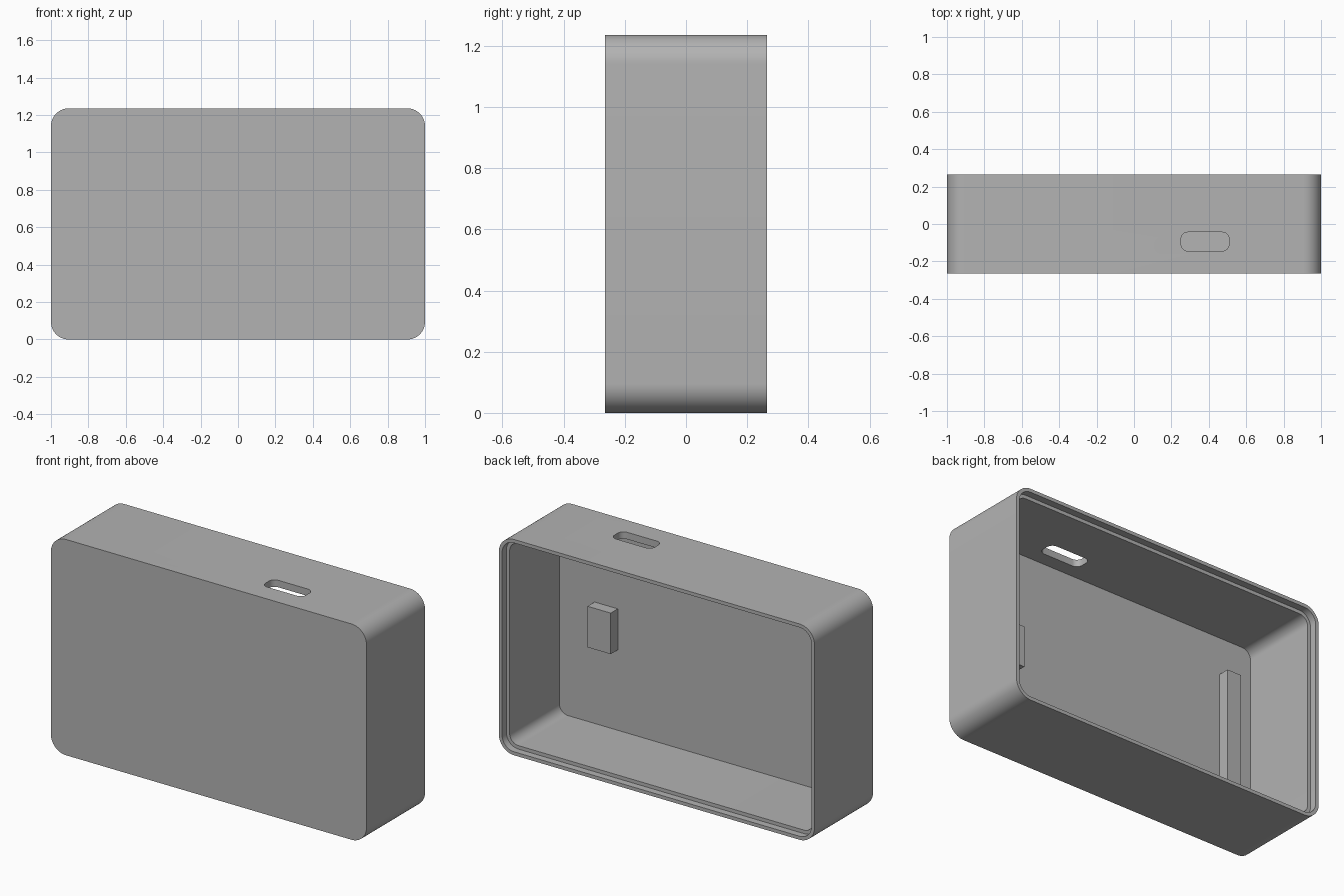
import bpy, bmesh, math
from mathutils import Vector

cube = bpy.data.objects.get("Cube")
if cube:
    bpy.data.objects.remove(cube, do_unlink=True)

WIDTH, DEPTH, HEIGHT, RADIUS = 2.0, 0.53, 1.236, 0.095
WALL, LIP = 0.04, 0.02
BACK = DEPTH / 2
FLOOR = -BACK + WALL

grey = bpy.data.materials.new("plain grey")
grey.use_nodes = True
colour = (0.45, 0.45, 0.45, 1)
grey.diffuse_color = colour
grey.node_tree.nodes["Principled BSDF"].inputs["Base Color"].default_value = colour


def rounded_rect(w, h, r, steps=14):
    """Outline of a rounded rectangle, counter-clockwise about the origin."""
    points = []
    for corner, (sx, sy) in enumerate([(1, 1), (-1, 1), (-1, -1), (1, -1)]):
        for i in range(steps + 1):
            a = math.pi / 2 * (corner + i / steps)
            points.append((sx * (w / 2 - r) + r * math.cos(a),
                           sy * (h / 2 - r) + r * math.sin(a)))
    return points


def loft(name, rings):
    """Skin a list of equal rings and cap both ends."""
    bm = bmesh.new()
    loops = [[bm.verts.new(p) for p in ring] for ring in rings]
    n = len(loops[0])
    for a, b in zip(loops, loops[1:]):
        for i in range(n):
            j = (i + 1) % n
            bm.faces.new((a[i], a[j], b[j], b[i]))
    bm.faces.new(loops[0])
    bm.faces.new(loops[-1])
    bmesh.ops.recalc_face_normals(bm, faces=bm.faces)
    return make_object(name, bm)


def make_object(name, bm):
    mesh = bpy.data.meshes.new(name)
    bm.to_mesh(mesh)
    bm.free()
    mesh.materials.append(grey)
    obj = bpy.data.objects.new(name, mesh)
    bpy.context.collection.objects.link(obj)
    return obj


def block(name, low, high):
    low, high = Vector(low), Vector(high)
    bm = bmesh.new()
    bmesh.ops.create_cube(bm, size=1)
    bmesh.ops.scale(bm, vec=high - low, verts=bm.verts)
    bmesh.ops.translate(bm, vec=(low + high) / 2, verts=bm.verts)
    return make_object(name, bm)


def case_ring(inset, y):
    outline = rounded_rect(WIDTH - 2 * inset, HEIGHT - 2 * inset, RADIUS - inset)
    return [(x, y, z + HEIGHT / 2) for x, z in outline]


# Open-backed case with a stepped rim for a lid
case = loft("case", [
    case_ring(0, -BACK),
    case_ring(0, BACK),
    case_ring(LIP, BACK),
    case_ring(LIP, BACK - WALL),
    case_ring(WALL, BACK - WALL),
    case_ring(WALL, FLOOR),
])

# Rounded port slot through the top wall
slot = rounded_rect(0.256, 0.1, 0.035, steps=8)
cutter = loft("slot_cutter", [[(x + 0.38, y - 0.094, z) for x, y in slot]
                              for z in (HEIGHT - 0.1, HEIGHT + 0.1)])
cutter.hide_render = True
cut = case.modifiers.new("port slot", "BOOLEAN")
cut.operation, cut.solver, cut.object = "DIFFERENCE", "EXACT", cutter

bpy.ops.object.select_all(action="DESELECT")
case.select_set(True)
bpy.context.view_layer.objects.active = case
bpy.ops.object.modifier_apply(modifier=cut.name)
bpy.data.objects.remove(cutter, do_unlink=True)
bpy.ops.object.shade_smooth_by_angle(angle=math.radians(30))

# Support blocks on the inside of the front wall, centred in height
for name, x0, x1, tall in [("short_support", 0.59, 0.737, 0.235),
                           ("tall_support", -0.842, -0.755, 0.73)]:
    mid = HEIGHT / 2
    block(name, (x0, FLOOR - 0.01, mid - tall / 2),
          (x1, FLOOR + 0.064, mid + tall / 2))
